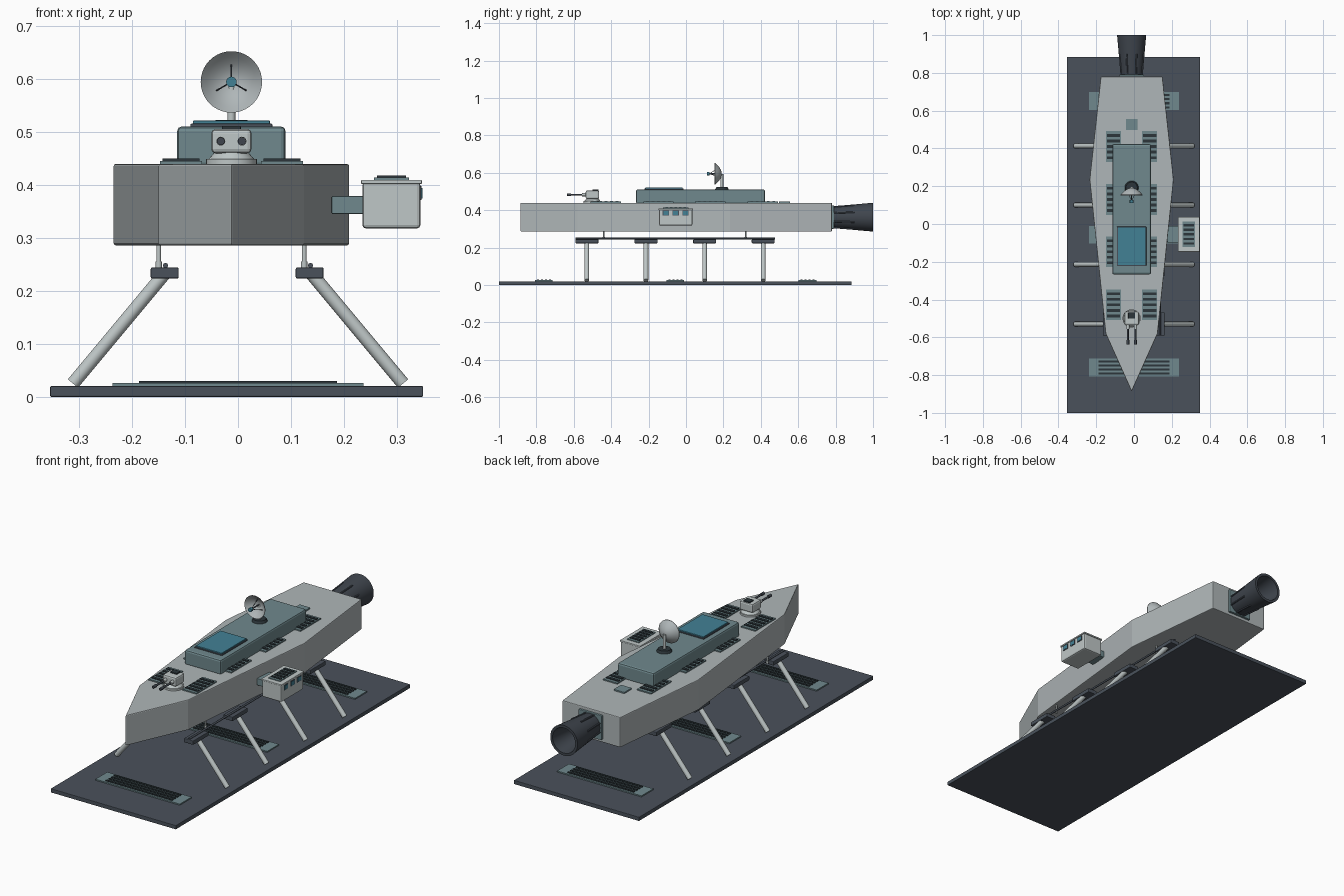
import bpy, bmesh, math
from mathutils import Vector, Matrix

if "Cube" in bpy.data.objects:
    bpy.data.objects.remove(bpy.data.objects["Cube"])


def material(name, r, g, b):
    m = bpy.data.materials.new(name)
    m.use_nodes = True
    m.diffuse_color = (r, g, b, 1)
    m.node_tree.nodes["Principled BSDF"].inputs["Base Color"].default_value = (r, g, b, 1)
    return m


HULL = material("hull grey", 0.43, 0.47, 0.48)
PALE = material("pale grey", 0.52, 0.57, 0.57)
TEAL = material("muted teal", 0.16, 0.25, 0.27)
SLATE = material("dark slate", 0.068, 0.083, 0.105)
ENGINE = material("engine grey", 0.05, 0.06, 0.075)
DARK = material("grille dark", 0.025, 0.036, 0.042)
GLASS = material("blue glass", 0.055, 0.22, 0.3)

CX = -0.0125          # centreline of the ship
DECK = 0.44


def finish(bm, name, mats, bevel=0.0, smooth=False):
    bmesh.ops.recalc_face_normals(bm, faces=bm.faces)
    me = bpy.data.meshes.new(name)
    bm.to_mesh(me)
    bm.free()
    for m in mats:
        me.materials.append(m)
    ob = bpy.data.objects.new(name, me)
    bpy.context.collection.objects.link(ob)
    if bevel:
        mod = ob.modifiers.new("edge", "BEVEL")
        mod.width, mod.segments = bevel, 2
    if smooth:
        bpy.ops.object.select_all(action="DESELECT")
        ob.select_set(True)
        bpy.context.view_layer.objects.active = ob
        bpy.ops.object.shade_smooth_by_angle(angle=math.radians(40))
    return ob


def add_box(bm, center, size, index=0):
    mat = Matrix.Translation(center) @ Matrix.Diagonal((*size, 1))
    verts = bmesh.ops.create_cube(bm, size=1, matrix=mat)["verts"]
    for f in {f for v in verts for f in v.link_faces}:
        f.material_index = index


def box(name, center, size, mat, bevel=0.0):
    bm = bmesh.new()
    add_box(bm, center, size)
    return finish(bm, name, [mat], bevel)


def rod(name, a, b, r1, mat, r2=None, sides=16):
    a, b = Vector(a), Vector(b)
    d = b - a
    bm = bmesh.new()
    m = Matrix.Translation((a + b) / 2) @ d.to_track_quat("Z", "Y").to_matrix().to_4x4()
    bmesh.ops.create_cone(bm, cap_ends=True, segments=sides, radius1=r1,
                          radius2=r1 if r2 is None else r2, depth=d.length, matrix=m)
    return finish(bm, name, [mat], smooth=True)


def lathe_y(name, profile, cx, cz, mat, sides=40):
    """Spin (radius, y) points around an axis running along y."""
    bm = bmesh.new()
    vs = [bm.verts.new((cx + r, y, cz)) for r, y in profile]
    es = [bm.edges.new(p) for p in zip(vs, vs[1:])]
    bmesh.ops.spin(bm, geom=vs + es, cent=(cx, 0, cz), axis=(0, 1, 0),
                   angle=math.tau, steps=sides)
    bmesh.ops.remove_doubles(bm, verts=bm.verts, dist=0.0002)
    return finish(bm, name, [mat], smooth=True)


def grille(name, x, y, z, w, l, h, slats, slat_w):
    """Plate lying on z with dark raised slats running along x."""
    bm = bmesh.new()
    add_box(bm, (x, y, z + h / 2), (w, l, h), 0)
    pitch = l * 0.9 / slats
    for i in range(slats):
        sy = y + (i - (slats - 1) / 2) * pitch
        add_box(bm, (x, sy, z + h / 2 + 0.002), (slat_w, pitch * 0.5, h + 0.004), 1)
    return finish(bm, name, [TEAL, DARK])


# Landing platform and its floor grilles
box("platform", (-0.0025, -0.0575, 0.01), (0.705, 1.885, 0.02), SLATE, 0.002)
for i, y in enumerate((-0.76, -0.057, 0.65)):
    grille(f"floor_grille_{i}", 0, y, 0.02, 0.475, 0.095, 0.006, 4, 0.375)

# Hull extruded from half a deck outline
half = [(0.1375, -0.58), (0.2225, 0.235), (0.163, 0.78)]
outline = [(0, -0.887)] + half + [(-x, y) for x, y in reversed(half)]
bm = bmesh.new()
face = bm.faces.new([bm.verts.new((CX + x, y, 0.286)) for x, y in outline])
up = bmesh.ops.extrude_face_region(bm, geom=[face])["geom"]
bmesh.ops.translate(bm, vec=(0, 0, DECK - 0.286),
                    verts=[v for v in up if isinstance(v, bmesh.types.BMVert)])
finish(bm, "hull", [HULL], 0.004)

# Deckhouse, skylight and rear hatch
box("deckhouse", (CX, 0.078, 0.4725), (0.205, 0.69, 0.077), TEAL, 0.009)
box("skylight_frame", (CX, -0.118, 0.512), (0.155, 0.208, 0.008), SLATE, 0.002)
box("skylight", (CX, -0.118, 0.516), (0.146, 0.2, 0.012), GLASS, 0.002)
box("rear_hatch", (CX, 0.527, DECK + 0.003), (0.06, 0.06, 0.008), TEAL, 0.001)

# Deck grilles in four pairs
for i, y in enumerate((0.41, 0.13, -0.147, -0.428)):
    for side, s in (("left", 1), ("right", -1)):
        grille(f"deck_grille_{side}_{i}", CX + s * 0.0955, y, DECK, 0.079, 0.163, 0.006, 5, 0.07)

# Gun turret
rod("turret_ring", (CX, -0.5, DECK), (CX, -0.5, 0.449), 0.048, PALE, sides=32)
rod("turret_base", (CX, -0.5, 0.449), (CX, -0.5, 0.462), 0.043, PALE, 0.032, 32)
box("turret_body", (CX, -0.5, 0.483), (0.076, 0.072, 0.046), PALE, 0.008)
box("turret_hatch", (CX, -0.485, 0.508), (0.036, 0.032, 0.008), DARK, 0.002)
for side, s in (("left", 1), ("right", -1)):
    x = CX + s * 0.02
    rod(f"barrel_sleeve_{side}", (x, -0.555, 0.483), (x, -0.53, 0.483), 0.0085, PALE)
    rod(f"barrel_{side}", (x, -0.635, 0.483), (x, -0.55, 0.483), 0.005, ENGINE)
    rod(f"muzzle_{side}", (x, -0.637, 0.483), (x, -0.615, 0.483), 0.0075, ENGINE)

# Dish antenna
DZ = 0.595
rod("dish_base", (CX, 0.192, 0.51), (CX, 0.192, 0.523), 0.037, DARK, 0.03, 32)
rod("dish_post", (CX, 0.192, 0.52), (CX, 0.192, DZ), 0.0075, PALE)
bowl = [(0.058 * t, 0.188 - 0.036 * t * t) for t in (0, 0.2, 0.4, 0.6, 0.8, 1)]
back = [(r, y + 0.003) for r, y in reversed(bowl)]
lathe_y("dish", bowl + back, CX, DZ, HULL)
rod("dish_feed", (CX, 0.188, DZ), (CX, 0.122, DZ), 0.003, SLATE)
rod("dish_receiver", (CX, 0.126, DZ), (CX, 0.112, DZ), 0.01, GLASS)
for i, a in enumerate((90, 210, 330)):
    c, s = math.cos(math.radians(a)), math.sin(math.radians(a))
    rod(f"dish_strut_{i}", (CX + 0.032 * c, 0.176, DZ + 0.032 * s), (CX, 0.124, DZ), 0.0015, SLATE, sides=6)

# Engine nozzle, hollow at the rear
EZ = 0.363
box("engine_mount", (CX, 0.784, EZ), (0.13, 0.014, 0.125), TEAL, 0.003)
lathe_y("engine_nozzle", [(0, 0.785), (0.058, 0.785), (0.077, 1.0), (0.064, 1.0),
                          (0.045, 0.87), (0, 0.87)], CX, EZ, ENGINE)
for i in range(8):
    a = math.tau * (i + 0.5) / 8
    c, s = math.cos(a), math.sin(a)
    rod(f"engine_rib_{i}", (CX + 0.06 * c, 0.79, EZ + 0.06 * s),
        (CX + 0.069 * c, 0.9, EZ + 0.069 * s), 0.004, SLATE, sides=8)

# Side cabin with connector, roof, grille and windows
PX, PY = 0.29, -0.055
box("cabin_connector", (0.207, PY, 0.3625), (0.06, 0.09, 0.034), TEAL, 0.002)
box("cabin", (PX, PY, 0.362), (0.11, 0.178, 0.088), PALE, 0.007)
box("cabin_roof", (PX, PY, 0.406), (0.115, 0.184, 0.008), PALE, 0.002)
grille("cabin_grille", PX, PY, 0.409, 0.066, 0.135, 0.005, 5, 0.055)
for i in range(3):
    y = PY + (i - 1) * 0.053
    box(f"cabin_window_frame_{i}", (0.345, y, 0.385), (0.004, 0.033, 0.026), SLATE)
    box(f"cabin_window_{i}", (0.346, y, 0.385), (0.005, 0.027, 0.02), GLASS)

# Landing gear: pads, slanted legs, rails and short hull posts
for side, s in (("left", 1), ("right", -1)):
    for i, y in enumerate((-0.53, -0.214, 0.1, 0.413)):
        box(f"leg_pad_{side}_{i}", (s * 0.137 - 0.0015, y, 0.234), (0.053, 0.123, 0.021), SLATE, 0.003)
        rod(f"leg_{side}_{i}", (s * 0.312, y, 0.025), (s * 0.137, y, 0.235), 0.0125, PALE)
    rod(f"gear_rail_{side}", (s * 0.137, -0.59, 0.248), (s * 0.137, 0.475, 0.248), 0.005, SLATE, sides=10)
    for i, y in enumerate((-0.44, 0.32)):
        x = CX + s * 0.1375
        rod(f"hull_post_{side}_{i}", (x, y, 0.245), (x, y, 0.286), 0.0045, PALE, sides=12)
        rod(f"hull_post_foot_{side}_{i}", (x, y, 0.243), (x, y, 0.256), 0.006, PALE, sides=12)
